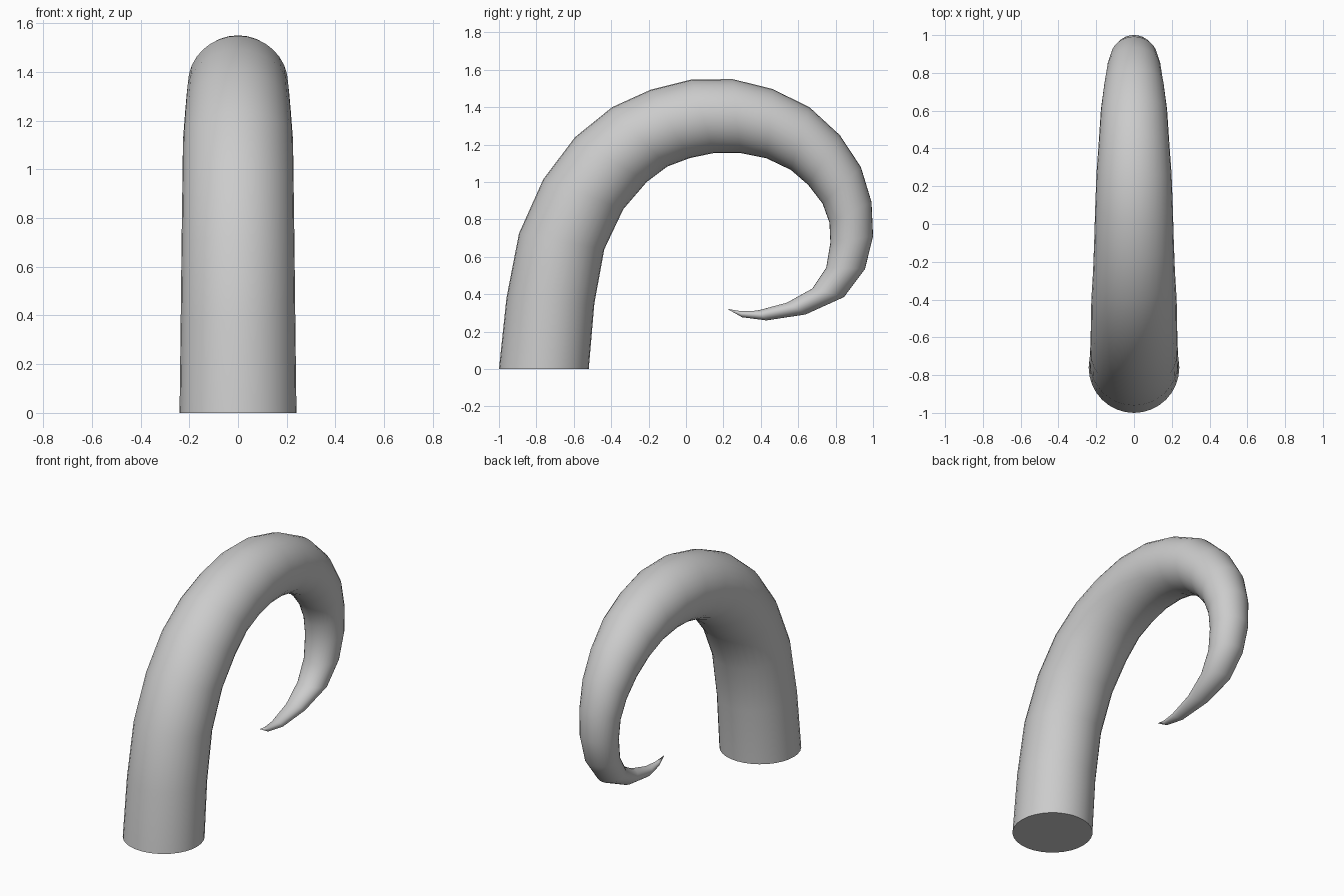
import bpy, bmesh, math
from mathutils import Vector

if "Cube" in bpy.data.objects:
    bpy.data.objects.remove(bpy.data.objects["Cube"])

SIDES = 32

# Side profile (y, z): outer and inner edge of each ring, base to tip
outer = [(-1, 0), (-.96, .38), (-.893, .725), (-.763, 1.015), (-.593, 1.24), (-.395, 1.40),
         (-.19, 1.493), (.03, 1.548), (.25, 1.55), (.463, 1.497), (.66, 1.40), (.823, 1.25),
         (.935, 1.08), (.992, .893), (1, .71), (.957, .535), (.845, .385), (.64, .292),
         (.43, .26), (.30, .277)]
inner = [(-.52, 0), (-.49, .35), (-.437, .64), (-.335, .855), (-.21, 1.0), (-.10, 1.083),
         (.02, 1.128), (.15, 1.155), (.29, 1.155), (.43, 1.127), (.56, 1.065), (.653, .985),
         (.73, .885), (.767, .783), (.772, .675), (.75, .543), (.675, .43), (.54, .355),
         (.38, .312), (.29, .31)]
tip = (0, .22, .322)

bm = bmesh.new()

# Circular rings spanning each outer/inner pair
rings = []
for o, i in zip(outer, inner):
    o, i = Vector((0, *o)), Vector((0, *i))
    mid, arm = (o + i) / 2, (o - i) / 2
    side = Vector((arm.length, 0, 0))
    rings.append([bm.verts.new(mid + arm * math.cos(a) + side * math.sin(a))
                  for a in (math.tau * k / SIDES for k in range(SIDES))])

# Tube walls, flat base and pointed tip
for r, s in zip(rings, rings[1:]):
    for k in range(SIDES):
        n = (k + 1) % SIDES
        bm.faces.new((r[k], r[n], s[n], s[k]))
bm.faces.new(rings[0])
point = bm.verts.new(tip)
for k in range(SIDES):
    bm.faces.new((rings[-1][k], rings[-1][(k + 1) % SIDES], point))
bmesh.ops.recalc_face_normals(bm, faces=bm.faces)

mesh = bpy.data.meshes.new("curled_horn")
bm.to_mesh(mesh)
bm.free()
horn = bpy.data.objects.new("curled_horn", mesh)
bpy.context.collection.objects.link(horn)

# Smooth shading with a crisp base edge
bpy.context.view_layer.objects.active = horn
horn.select_set(True)
bpy.ops.object.shade_smooth_by_angle(angle=math.radians(50))
